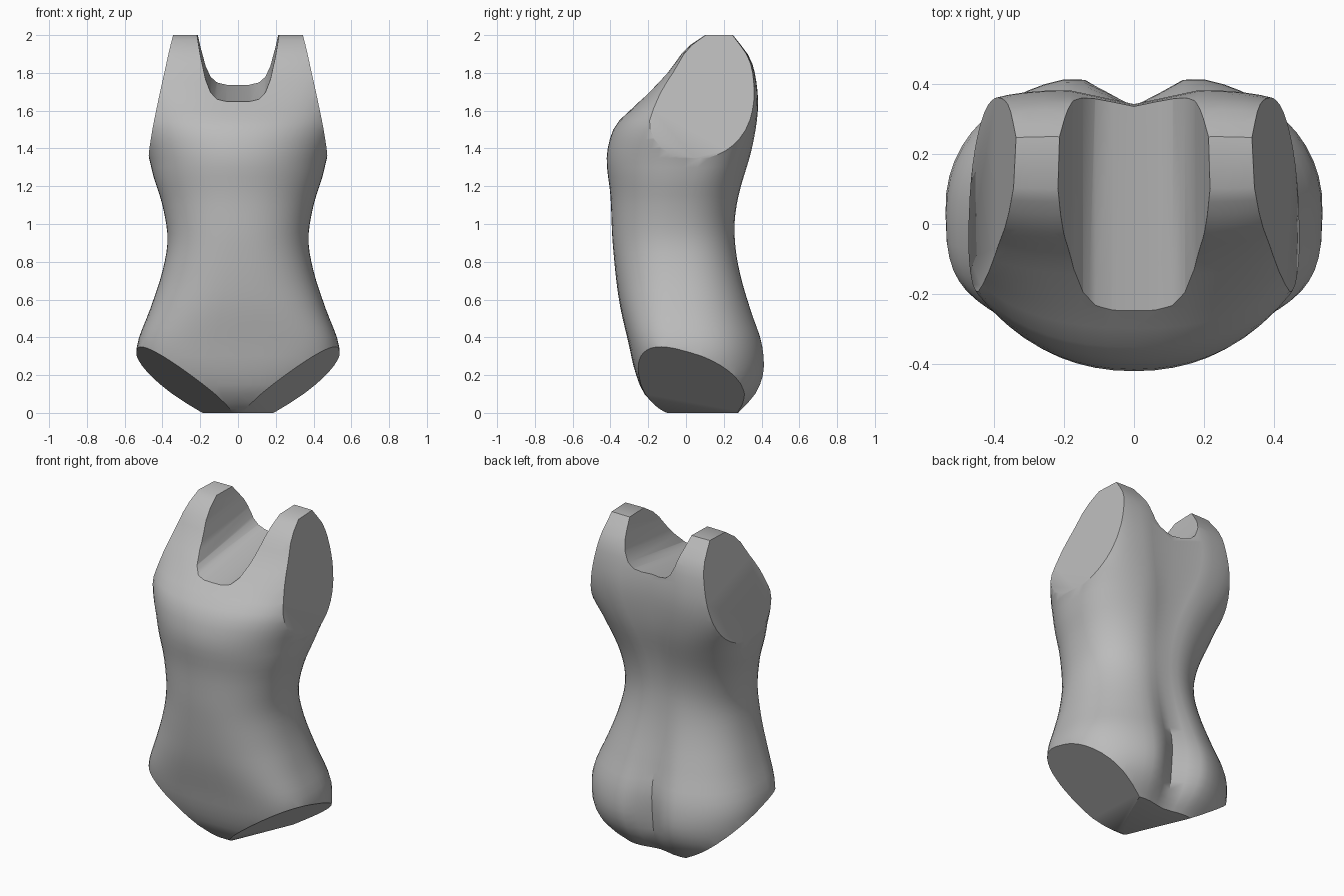
import bpy, bmesh, math
from mathutils import Vector

default = bpy.data.objects.get("Cube")
if default:
    bpy.data.objects.remove(default, do_unlink=True)

# Body profiles: (height, value)
FRONT = [(0, -.1), (.02, -.14), (.1, -.22), (.22, -.27), (.35, -.3), (.6, -.355), (.9, -.388),
         (1.15, -.4), (1.34, -.42), (1.46, -.4), (1.54, -.36), (1.63, -.265), (1.8, -.1),
         (1.93, 0), (2, .1)]
BACK = [(0, .29), (.1, .385), (.22, .432), (.37, .42), (.53, .365), (.7, .312), (.85, .28), (1, .27),
        (1.15, .29), (1.4, .355), (1.6, .383), (1.75, .375), (1.88, .34), (2, .25)]
WIDTH = [(0, .42), (.1, .5), (.25, .535), (.37, .532), (.55, .465), (.75, .4), (.92, .373),
         (1.1, .4), (1.25, .447), (1.36, .474), (1.43, .5), (1.55, .53), (1.75, .54), (2, .52)]
MIDDLE = [(0, .08), (.3, .03), (.9, -.05), (1.36, 0), (1.6, .06), (1.85, .15), (2, .18)]
FRONT_POWER = [(0, 2.2), (.3, 3), (.7, 2.4), (1.3, 2.1), (1.6, 2.3), (1.8, 3.2), (2, 4)]
BACK_POWER = [(0, 2.2), (.5, 2.3), (1.2, 2.5), (1.6, 4), (2, 4)]
GROOVE = [(0, .12), (.2, .24), (.4, .19), (.6, .13), (.95, .07), (1.3, .09), (1.7, .11), (2, .1)]


def sample(keys, z):
    """Smooth curve through the keys."""
    for i in range(len(keys) - 1):
        (z0, a), (z1, b) = keys[i], keys[i + 1]
        if z <= z1:
            break
    step = z1 - z0

    def slope(j):
        lo, hi = keys[max(j - 1, 0)], keys[min(j + 1, len(keys) - 1)]
        return (hi[1] - lo[1]) / (hi[0] - lo[0])
    t = (z - z0) / step
    return ((1 + 2 * t) * (1 - t) ** 2 * a + t * (1 - t) ** 2 * step * slope(i)
            + t * t * (3 - 2 * t) * b + t * t * (t - 1) * step * slope(i + 1))


def ring(z, count=56):
    """Rounded cross-section with a spine groove."""
    w, mid = sample(WIDTH, z), sample(MIDDLE, z)
    points = []
    for k in range(count):
        angle = math.tau * k / count
        c, s = math.cos(angle), math.sin(angle)
        behind = s > 0
        power = 2 / sample(BACK_POWER if behind else FRONT_POWER, z)
        x = math.copysign(abs(c) ** power, c) * w
        edge = sample(BACK if behind else FRONT, z)
        y = mid + (edge - mid) * abs(s) ** power
        if behind:
            y -= sample(GROOVE, z) * edge * math.exp(-(x / .1) ** 2) * abs(s)
        points.append((x, y, z))
    return points


def loft(bm, rings):
    """Closed solid through matching rings."""
    loops = [[bm.verts.new(p) for p in r] for r in rings]
    for a, b in zip(loops, loops[1:]):
        for k in range(len(a)):
            n = (k + 1) % len(a)
            bm.faces.new((a[k], a[n], b[n], b[k]))
    bm.faces.new(loops[0][::-1])
    bm.faces.new(loops[-1])
    bmesh.ops.recalc_face_normals(bm, faces=bm.faces)


def cut(bm, point, normal):
    """Slice off the side the normal points to and close the opening."""
    res = bmesh.ops.bisect_plane(bm, geom=bm.verts[:] + bm.edges[:] + bm.faces[:], dist=1e-5,
                                 plane_co=Vector(point), plane_no=Vector(normal), clear_outer=True)
    edges = [e for e in res["geom_cut"] if isinstance(e, bmesh.types.BMEdge) and e.is_boundary]
    bmesh.ops.holes_fill(bm, edges=edges, sides=0)


def make_object(name, bm, material):
    mesh = bpy.data.meshes.new(name)
    bm.to_mesh(mesh)
    bm.free()
    mesh.materials.append(material)
    obj = bpy.data.objects.new(name, mesh)
    bpy.context.collection.objects.link(obj)
    return obj


grey = bpy.data.materials.new("plain_grey")
grey.use_nodes = True
colour = (.5, .5, .5, 1)
grey.diffuse_color = colour
grey.node_tree.nodes["Principled BSDF"].inputs["Base Color"].default_value = colour

# Torso with flat leg and arm openings on both sides
bm = bmesh.new()
levels = [0, .01, .025] + [.05 * i for i in range(1, 40)] + [1.975, 2]
loft(bm, [ring(z) for z in levels])
for side in (1, -1):
    cut(bm, (0, 0, -.05), (side * .7, -.3, -1))
    cut(bm, (side * .345, .15, 1.98), (side, .05, .19))
bmesh.ops.recalc_face_normals(bm, faces=bm.faces)
suit = make_object("swimsuit_body", bm, grey)

# Scooped neckline, rising gently towards the back
half = [(.06, 0), (.11, .01), (.145, .04), (.172, .1), (.197, .2), (.217, .3), (.22, .6)]
outline = [(-x, z) for x, z in reversed(half)] + half
bm = bmesh.new()
loft(bm, [[(x, y, 1.685 + .15 * y + z) for x, z in outline] for y in (-.8, .8)])
cutter = make_object("neck_cutter", bm, grey)
cutter.hide_render = True
scoop = suit.modifiers.new("neckline", "BOOLEAN")
scoop.operation = "DIFFERENCE"
scoop.solver = "EXACT"
scoop.object = cutter

bpy.context.view_layer.objects.active = suit
suit.select_set(True)
bpy.ops.object.modifier_apply(modifier=scoop.name)
bpy.data.objects.remove(cutter, do_unlink=True)
bpy.ops.object.shade_smooth_by_angle(angle=math.radians(35))
